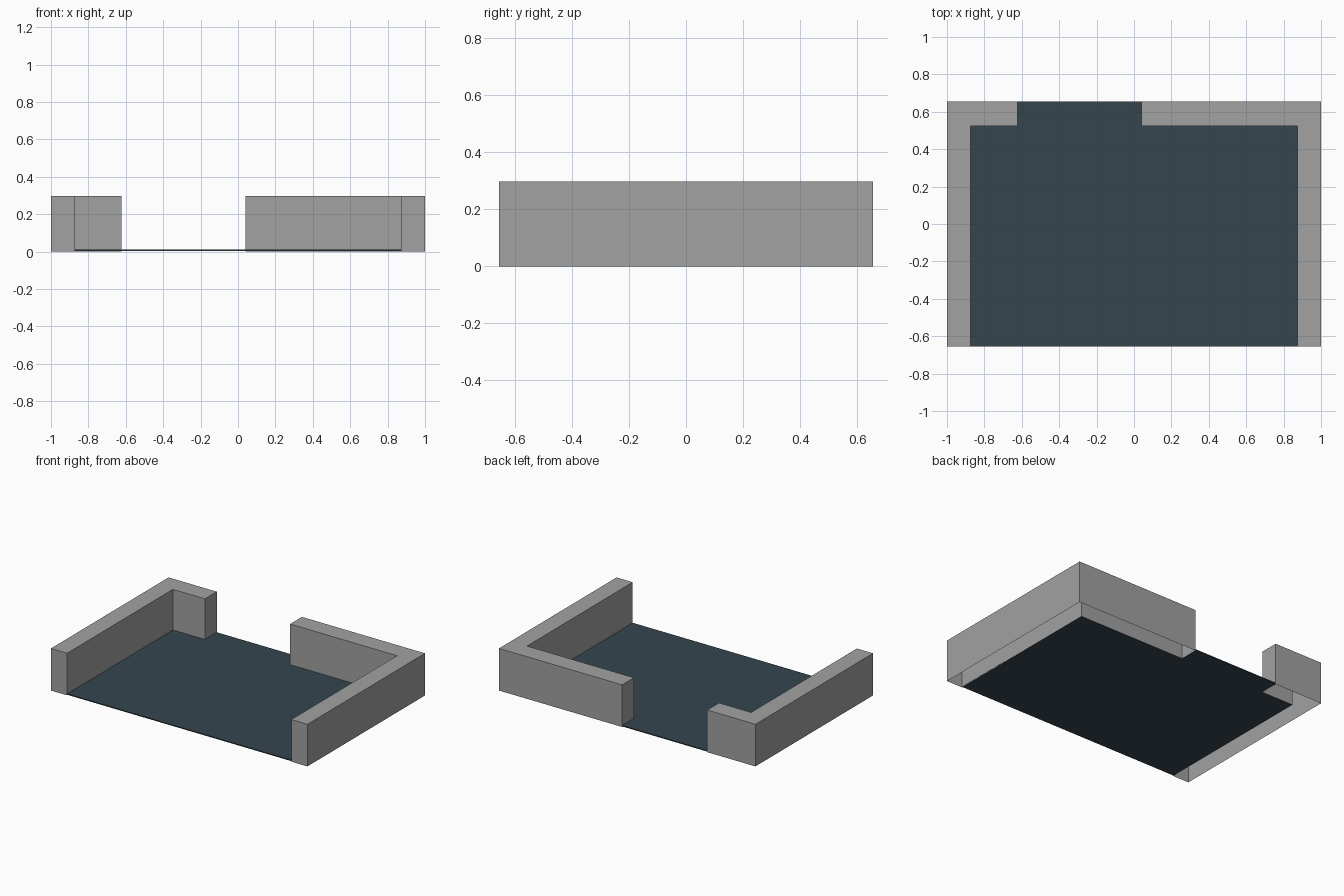
import bpy, bmesh

if "Cube" in bpy.data.objects:
    bpy.data.objects.remove(bpy.data.objects["Cube"])

# Main dimensions
X, Y, H = 1.0, 0.655, 0.297           # outer half sizes and wall height
XI, YI = 0.874, 0.523                 # inner wall faces
GAP_L, GAP_R = -0.624, 0.04           # doorway in the back wall
FLOOR_BOTTOM, FLOOR_TOP = 0.004, 0.011


def material(name, rgb):
    mat = bpy.data.materials.new(name)
    mat.diffuse_color = (*rgb, 1.0)
    mat.use_nodes = True
    mat.node_tree.nodes["Principled BSDF"].inputs["Base Color"].default_value = mat.diffuse_color
    return mat


def extrude_outline(name, outline, z0, z1, mat, open_bottom=False):
    """Extrude a counter-clockwise plan outline between two heights."""
    bm = bmesh.new()
    low = [bm.verts.new((x, y, z0)) for x, y in outline]
    high = [bm.verts.new((x, y, z1)) for x, y in outline]
    n = len(outline)
    for i in range(n):
        j = (i + 1) % n
        bm.faces.new((low[i], low[j], high[j], high[i]))
    bm.faces.new(high)
    if not open_bottom:
        bm.faces.new(low[::-1])
    mesh = bpy.data.meshes.new(name)
    bm.to_mesh(mesh)
    bm.free()
    mesh.materials.append(mat)
    obj = bpy.data.objects.new(name, mesh)
    bpy.context.collection.objects.link(obj)
    return obj


grey = material("wall grey", (0.36, 0.36, 0.36))
slate = material("floor slate", (0.036, 0.060, 0.077))

# L-shaped walls: hollow shells, open underneath
extrude_outline("right_wall",
                [(XI, -Y), (X, -Y), (X, Y), (GAP_R, Y), (GAP_R, YI), (XI, YI)],
                0, H, grey, open_bottom=True)
extrude_outline("left_wall",
                [(-X, -Y), (-XI, -Y), (-XI, YI), (GAP_L, YI), (GAP_L, Y), (-X, Y)],
                0, H, grey, open_bottom=True)

# Thin floor slab running out through the doorway
extrude_outline("floor",
                [(-XI, -Y), (XI, -Y), (XI, YI), (GAP_R, YI), (GAP_R, Y),
                 (GAP_L, Y), (GAP_L, YI), (-XI, YI)],
                FLOOR_BOTTOM, FLOOR_TOP, slate)
